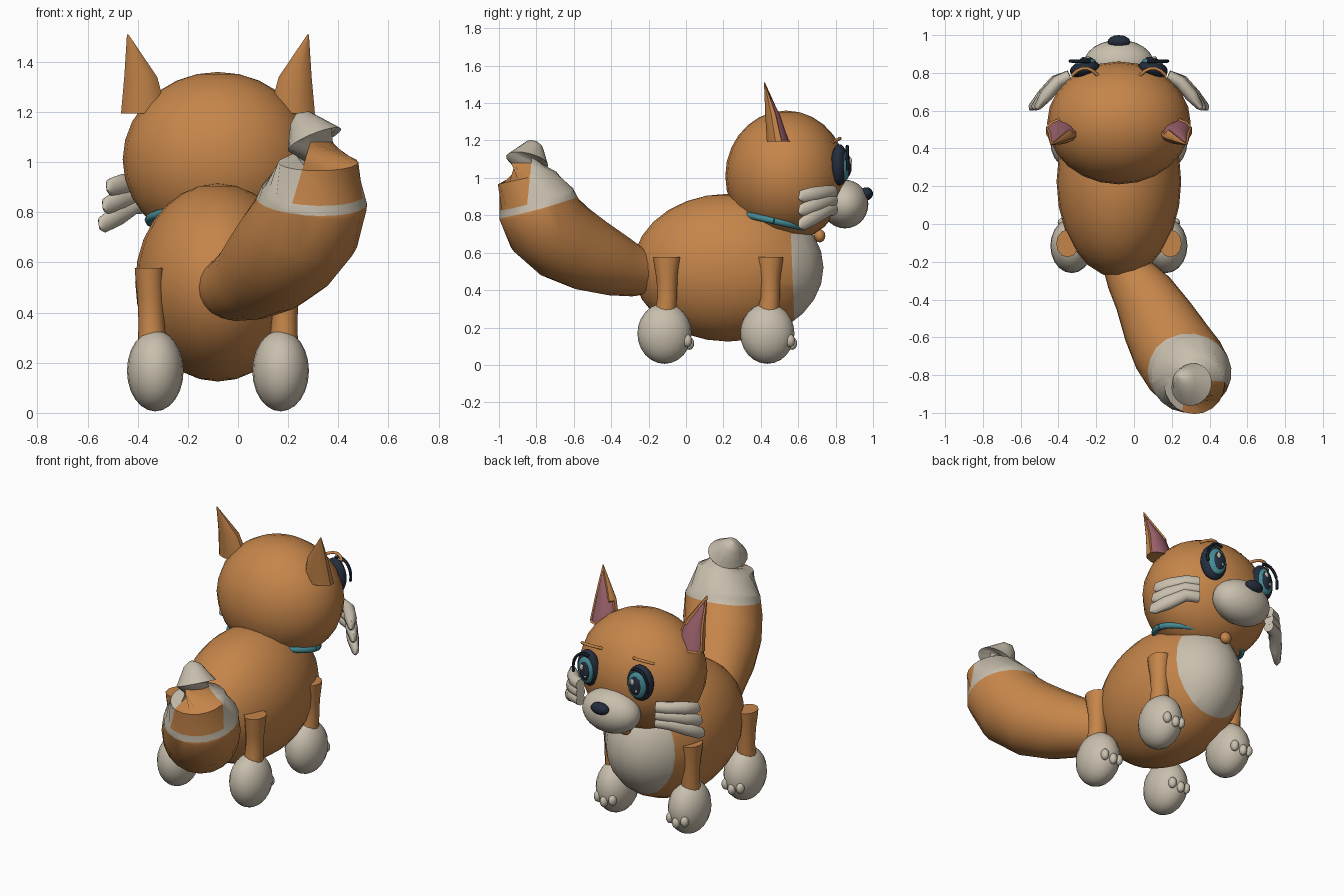
import bpy, bmesh, math
from mathutils import Vector, Matrix

if "Cube" in bpy.data.objects:
    bpy.data.objects.remove(bpy.data.objects["Cube"])

CX = -0.08  # symmetry line of the animal


def material(name, rgb):
    m = bpy.data.materials.new(name)
    m.diffuse_color = (*rgb, 1)
    m.use_nodes = True
    m.node_tree.nodes["Principled BSDF"].inputs["Base Color"].default_value = m.diffuse_color
    return m


ORANGE = material("orange fur", (0.56, 0.235, 0.068))
CREAM = material("cream fur", (0.58, 0.52, 0.42))
DARK = material("dark navy", (0.017, 0.026, 0.045))
TEAL = material("teal", (0.06, 0.26, 0.30))
PINK = material("ear pink", (0.33, 0.12, 0.15))


def finish(bm, name, mats, angle=50):
    bmesh.ops.recalc_face_normals(bm, faces=bm.faces)
    me = bpy.data.meshes.new(name)
    bm.to_mesh(me)
    bm.free()
    for m in mats:
        me.materials.append(m)
    ob = bpy.data.objects.new(name, me)
    bpy.context.collection.objects.link(ob)
    bpy.ops.object.select_all(action='DESELECT')
    ob.select_set(True)
    bpy.context.view_layer.objects.active = ob
    bpy.ops.object.shade_smooth_by_angle(angle=math.radians(angle))
    return ob


def ball_mesh(center, radii, yaw=0, seg=24, rings=14):
    bm = bmesh.new()
    mat = (Matrix.Translation(center) @ Matrix.Rotation(yaw, 4, 'Z')
           @ Matrix.Diagonal((*radii, 1)))
    bmesh.ops.create_uvsphere(bm, u_segments=seg, v_segments=rings, radius=1, matrix=mat)
    return bm


def ball(name, center, radii, mat, **kw):
    return finish(ball_mesh(center, radii, **kw), name, [mat])


def tube_mesh(path, radii, sides=12):
    """Loft ellipses (side radius, upright radius) along a path."""
    bm = bmesh.new()
    pts = [Vector(p) for p in path]
    rings = []
    for i, p in enumerate(pts):
        t = (pts[min(i + 1, len(pts) - 1)] - pts[max(i - 1, 0)]).normalized()
        ref = Vector((0, 0, 1)) if abs(t.z) < 0.98 else Vector((0, 1, 0))
        u = t.cross(ref).normalized()
        v = u.cross(t)
        a, b = radii[i]
        rings.append([bm.verts.new(p + u * a * math.cos(k * math.tau / sides)
                                   + v * b * math.sin(k * math.tau / sides))
                      for k in range(sides)])
    for r, s in zip(rings, rings[1:]):
        for k in range(sides):
            n = (k + 1) % sides
            bm.faces.new((r[k], r[n], s[n], s[k]))
    bm.faces.new(rings[0])
    bm.faces.new(rings[-1])
    return bm


def tube(name, path, radii, mat, sides=12):
    return finish(tube_mesh(path, radii, sides), name, [mat])


def cut(bm, co, no, keep=lambda f: True):
    faces = [f for f in bm.faces if keep(f.calc_center_median())]
    geom = faces + list({e for f in faces for e in f.edges}) + list({v for f in faces for v in f.verts})
    bmesh.ops.bisect_plane(bm, geom=geom, plane_co=co, plane_no=no)


# body with cream chest
bm = ball_mesh((CX, 0.225, 0.52), (0.33, 0.51, 0.395))
co, no = Vector((CX, 0.57, 0.47)), Vector((0, 1, 0.04)).normalized()
cut(bm, co, no)
cut(bm, (0, 0, 0.70), (0, 0, 1), lambda c: (c - co).dot(no) > 0)
for f in bm.faces:
    c = f.calc_center_median()
    f.material_index = int((c - co).dot(no) > 0 and c.z < 0.70)
finish(bm, "body", [ORANGE, CREAM])

# head, muzzle, nose
ball("head", (CX, 0.535, 1.01), (0.38, 0.325, 0.35), ORANGE)
ball("muzzle", (CX, 0.85, 0.86), (0.185, 0.125, 0.13), CREAM)
ball("nose", (CX, 0.965, 0.915), (0.06, 0.035, 0.035), DARK, seg=16, rings=10)

# collar and its tag
ring = [(CX + 0.275 * math.cos(a), 0.47 + 0.2 * math.sin(a), 0.77 - 0.045 * math.sin(a))
        for a in [k * math.tau / 32 for k in range(33)]]
tube("collar", ring, [(0.018, 0.018)] * 33, TEAL, 8)
ball("collar_tag", (CX, 0.715, 0.69), (0.035, 0.03, 0.035), ORANGE, seg=12, rings=8)

# tail with cream tip and an orange patch on its rear
tail_path = [(-0.05, -0.20, 0.50), (-0.02, -0.27, 0.50), (0.05, -0.37, 0.53), (0.13, -0.52, 0.59),
             (0.20, -0.65, 0.66), (0.27, -0.75, 0.75), (0.305, -0.80, 0.86), (0.32, -0.85, 1.00),
             (0.305, -0.85, 1.09), (0.25, -0.81, 1.17), (0.235, -0.80, 1.19)]
tail_r = [0.12, 0.135, 0.165, 0.20, 0.22, 0.225, 0.215, 0.16, 0.115, 0.05, 0.01]
bm = tube_mesh(tail_path, [(r, r) for r in tail_r], 20)
rim, rim_n = Vector((0.3, -0.8, 0.84)), Vector((0.05, -0.27, 1)).normalized()
patch = rim + Vector((0, 0, 0.04))
above = lambda c: (c - rim).dot(rim_n) > 0
cut(bm, rim, rim_n)
cut(bm, patch, rim_n)
left_co, left_n = Vector((0.25, -0.9, 0.95)), Vector((1, 0, -0.3)).normalized()
back_co, back_n = Vector((0.3, -0.84, 0.95)), Vector((0, -1, 0.1)).normalized()
cut(bm, left_co, left_n, above)
cut(bm, back_co, back_n, above)
cut(bm, (0, 0, 1.08), (0, 0, 1), above)
for f in bm.faces:
    c = f.calc_center_median()
    in_patch = ((c - patch).dot(rim_n) > 0 and (c - left_co).dot(left_n) > 0
                and (c - back_co).dot(back_n) > 0 and c.z < 1.08)
    f.material_index = int(above(c) and not in_patch)
finish(bm, "tail", [ORANGE, CREAM])

for s, side in ((-1, "left"), (1, "right")):
    X = lambda d: CX + s * d

    # ears: bent cones with a sunken pink front
    bm = tube_mesh([(X(0.295), 0.49, 1.195), (X(0.305), 0.467, 1.34), (X(0.36), 0.42, 1.51)],
                   [(1, 1)] * 3, 12)
    bm.verts.ensure_lookup_table()
    levels = [((0.295, 0.495, 1.195), (0.095, 0.065)), ((0.308, 0.467, 1.34), (0.068, 0.045)),
              ((0.36, 0.42, 1.51), (0.003, 0.003))]
    for i, (c, r) in enumerate(levels):
        for k in range(12):
            a = (k + 0.5) * math.tau / 12
            bm.verts[i * 12 + k].co = (X(c[0] + r[0] * math.cos(a)), c[1] + r[1] * math.sin(a), c[2])
    bmesh.ops.recalc_face_normals(bm, faces=bm.faces)
    front = [f for f in bm.faces if f.normal.y > 0.55 and len(f.verts) == 4]
    bmesh.ops.inset_region(bm, faces=front, thickness=0.01, depth=-0.008)
    for f in front:
        f.material_index = 1
    finish(bm, side + "_ear", [ORANGE, PINK], 35)

    # eyes: socket, iris, pupil, glints, lash and brow
    yaw = -s * 0.2
    ball(side + "_eye_socket", (X(0.18), 0.82, 1.07), (0.08, 0.045, 0.11), DARK, yaw=yaw)
    ball(side + "_iris", (X(0.178), 0.85, 1.065), (0.058, 0.026, 0.082), TEAL, yaw=yaw)
    ball(side + "_pupil", (X(0.176), 0.866, 1.065), (0.038, 0.018, 0.058), DARK, yaw=yaw)
    ball(side + "_glint", (X(0.176) + 0.012, 0.879, 1.09), (0.014, 0.008, 0.02), CREAM, seg=12, rings=8)
    ball(side + "_small_glint", (X(0.176) - 0.014, 0.879, 1.04), (0.008, 0.006, 0.01), CREAM, seg=10, rings=6)
    lash = [(X(0.18 + 0.078 * math.cos(a)), 0.862, 1.07 + 0.1 * math.sin(a))
            for a in [-0.3 + k * 0.25 for k in range(10)]]
    tube(side + "_lash", lash, [(0.009, 0.009)] * 10, DARK, 6)
    brow = [(X(0.18 + 0.07 * t), 0.825 - 0.04 * t * t, 1.212 - 0.02 * t * t)
            for t in (-1, -0.6, -0.2, 0.2, 0.6, 1)]
    tube(side + "_brow", brow, [(0.009, 0.009)] * 6, ORANGE, 8)

    # cheek tufts: three stacked tapering strands
    for i in range(3):
        z0, z1 = 0.925 - 0.047 * i, 0.895 - 0.075 * i
        d = 0.015 * i
        tube(f"{side}_cheek_tuft_{i + 1}",
             [(X(0.26), 0.785, z0), (X(0.32 + d / 2), 0.755, z0 - 0.002),
              (X(0.385 + d / 2), 0.68, (z0 + z1) / 2), (X(0.43 + d), 0.62, z1 + 0.005),
              (X(0.44 + d), 0.605, z1 - 0.01)],
             [(0.03, 0.034), (0.034, 0.037), (0.035, 0.042), (0.02, 0.035), (0.004, 0.008)], CREAM)

    # legs, paws and toes
    for y, end in ((0.435, "front"), (-0.115, "back")):
        name = f"{side}_{end}_"
        tube(name + "leg",
             [(X(0.262), y, 0.25), (X(0.265), y + 0.015, 0.36), (X(0.268), y + 0.013, 0.46),
              (X(0.272), y + 0.012, 0.55), (X(0.272), y + 0.012, 0.577)],
             [(0.058, 0.06), (0.052, 0.052), (0.053, 0.056), (0.058, 0.07), (0.06, 0.073)], ORANGE)
        ball(name + "paw", (X(0.25), y, 0.168), (0.113, 0.145, 0.162), CREAM, seg=20, rings=12)
        for k in (-1, 0, 1):
            ball(f"{name}toe_{k + 2}", (X(0.25 + 0.05 * k), y + 0.133 - 0.012 * abs(k), 0.13 - 0.015 * (k == 0)),
                 (0.024, 0.026, 0.034), CREAM, seg=12, rings=8)
